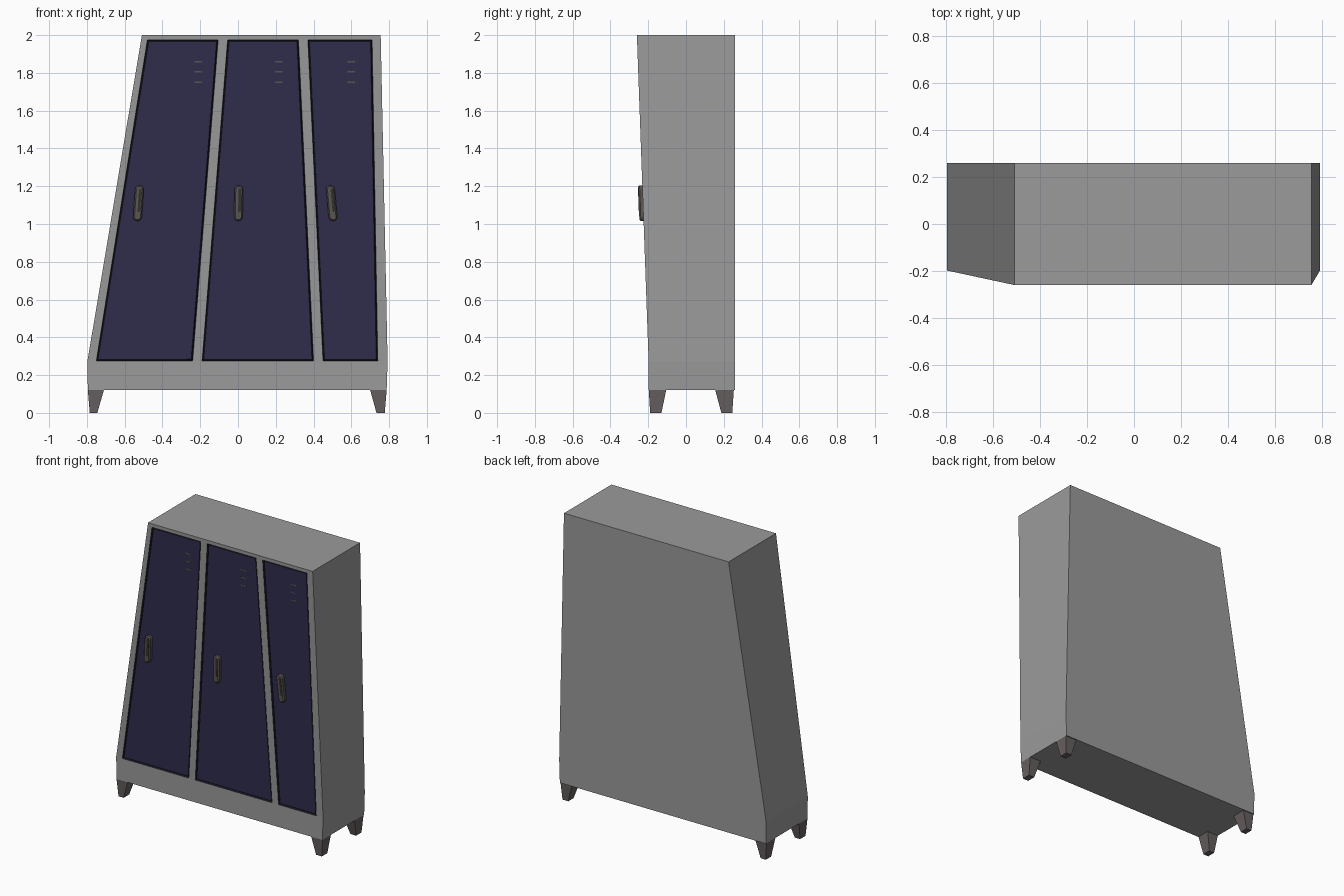
import bpy, bmesh, math

if "Cube" in bpy.data.objects:
    bpy.data.objects.remove(bpy.data.objects["Cube"])


def material(name, rgb):
    m = bpy.data.materials.new(name)
    m.diffuse_color = (*rgb, 1)
    m.use_nodes = True
    m.node_tree.nodes["Principled BSDF"].inputs["Base Color"].default_value = m.diffuse_color
    return m


GREY = material("grey metal", (0.325, 0.325, 0.325))
NAVY = material("navy door", (0.031, 0.027, 0.075))
EDGE = material("dark door edge", (0.013, 0.012, 0.022))
LEG = material("brown grey leg", (0.135, 0.115, 0.115))
HANDLE = material("handle metal", (0.105, 0.092, 0.085))
SLOT = material("handle slot", (0.035, 0.03, 0.03))


def finish(bm, name, mats):
    bmesh.ops.recalc_face_normals(bm, faces=bm.faces)
    me = bpy.data.meshes.new(name)
    bm.to_mesh(me)
    bm.free()
    for m in mats:
        me.materials.append(m)
    ob = bpy.data.objects.new(name, me)
    bpy.context.collection.objects.link(ob)
    return ob


def front_y(z):
    return -0.198 - 0.062 * max(0, z - 0.275) / 1.725


# Cabinet: front grid whose columns are frame strips and doors
low = [-0.797, -0.75, -0.24, -0.19, 0.40, 0.45, 0.74, 0.792]
high = [-0.513, -0.48, -0.105, -0.055, 0.32, 0.37, 0.71, 0.756]
top = [-0.509, -0.477, -0.103, -0.053, 0.319, 0.369, 0.709, 0.755]
base = [-0.795] + low[1:-1] + [0.787]
rows = [(0.12, base), (0.275, low), (1.975, high), (2.0, top)]
BACK = 0.26

bm = bmesh.new()
front = [[bm.verts.new((x, front_y(z), z)) for x in xs] for z, xs in rows]
back = [[bm.verts.new((xs[i], BACK, z)) for i in (0, -1)] for z, xs in rows]
doors = []
for r in range(3):
    a, b = front[r], front[r + 1]
    for c in range(7):
        f = bm.faces.new((a[c], a[c + 1], b[c + 1], b[c]))
        if r == 1 and c % 2 == 1:
            doors.append(f)
    bm.faces.new((a[0], b[0], back[r + 1][0], back[r][0]))
    bm.faces.new((a[-1], back[r][1], back[r + 1][1], b[-1]))
    bm.faces.new((back[r][1], back[r][0], back[r + 1][0], back[r + 1][1]))
bm.faces.new(front[3] + [back[3][1], back[3][0]])
bm.faces.new(front[0][::-1] + [back[0][0], back[0][1]])
bmesh.ops.recalc_face_normals(bm, faces=bm.faces)
bm.normal_update()
# Sunk dark groove, then the door leaf
for thick, depth in ((0.004, -0.014), (0.008, 0.008)):
    res = bmesh.ops.inset_individual(bm, faces=doors, thickness=thick, depth=depth)
    for f in res["faces"]:
        f.material_index = 2
    bm.normal_update()
for f in doors:
    f.material_index = 1
finish(bm, "cabinet_with_doors", [GREY, NAVY, EDGE])

# Tapered legs: (top x range, foot x range) by (top y range, foot y range)
leg_x = {"left": ((-0.795, -0.71), (-0.785, -0.745)),
         "right": ((0.70, 0.787), (0.733, 0.777))}
leg_y = {"front": ((-0.197, -0.105), (-0.19, -0.13)),
         "back": ((0.155, 0.253), (0.187, 0.245))}
for sx, (tx, fx) in leg_x.items():
    for sy, (ty, fy) in leg_y.items():
        bm = bmesh.new()
        for (x, y, z) in ((tx, ty, 0.12), (fx, fy, 0.0)):
            for i in x:
                for j in y:
                    bm.verts.new((i, j, z))
        bmesh.ops.convex_hull(bm, input=bm.verts)
        bmesh.ops.dissolve_limit(bm, angle_limit=0.01, verts=bm.verts, edges=bm.edges)
        finish(bm, f"{sy}_{sx}_leg", [LEG])


def stadium(half_w, half_h, n=6):
    pts = []
    for s in (1, -1):
        for k in range(n + 1):
            t = math.pi * k / n
            pts.append((s * half_w * math.cos(t),
                        s * (half_h - half_w + half_w * math.sin(t))))
    return pts


def plate(name, cx, cz, lean, rings, mats, du=0.0):
    """Stack of stadium rings (half width, half height, height off front)."""
    bm = bmesh.new()
    loops = []
    for hw, hh, w in rings:
        loops.append([bm.verts.new((cx + du + u + lean * v, front_y(cz + v) - w, cz + v))
                      for u, v in stadium(hw, hh)])
    for a, b in zip(loops, loops[1:]):
        for i in range(len(a)):
            j = (i + 1) % len(a)
            bm.faces.new((a[i], a[j], b[j], b[i]))
    bm.faces.new(loops[0])
    bm.faces.new(loops[-1])
    finish(bm, name, mats)


# Handles and vent slats, leaning with each door
for n, (hx, lean, vx) in enumerate(((-0.527, 0.07, -0.21), (0.003, 0.02, 0.215),
                                    (0.496, -0.09, 0.60)), 1):
    plate(f"handle_{n}", hx, 1.11, lean,
          [(0.023, 0.095, -0.01), (0.023, 0.095, 0.014), (0.016, 0.088, 0.022)], [HANDLE])
    plate(f"handle_slot_{n}", hx, 1.125, lean,
          [(0.007, 0.062, 0.018), (0.007, 0.062, 0.0235)], [SLOT], 0.006)
    for k in range(3):
        bm = bmesh.new()
        z = 1.75 + 0.055 * k
        for dx in (-0.02, 0.02):
            for dz in (-0.004, 0.004):
                for w in (-0.0075, -0.005):
                    bm.verts.new((vx + dx, front_y(z + dz) - w, z + dz))
        bmesh.ops.convex_hull(bm, input=bm.verts)
        finish(bm, f"vent_slat_{n}_{k + 1}", [HANDLE])
